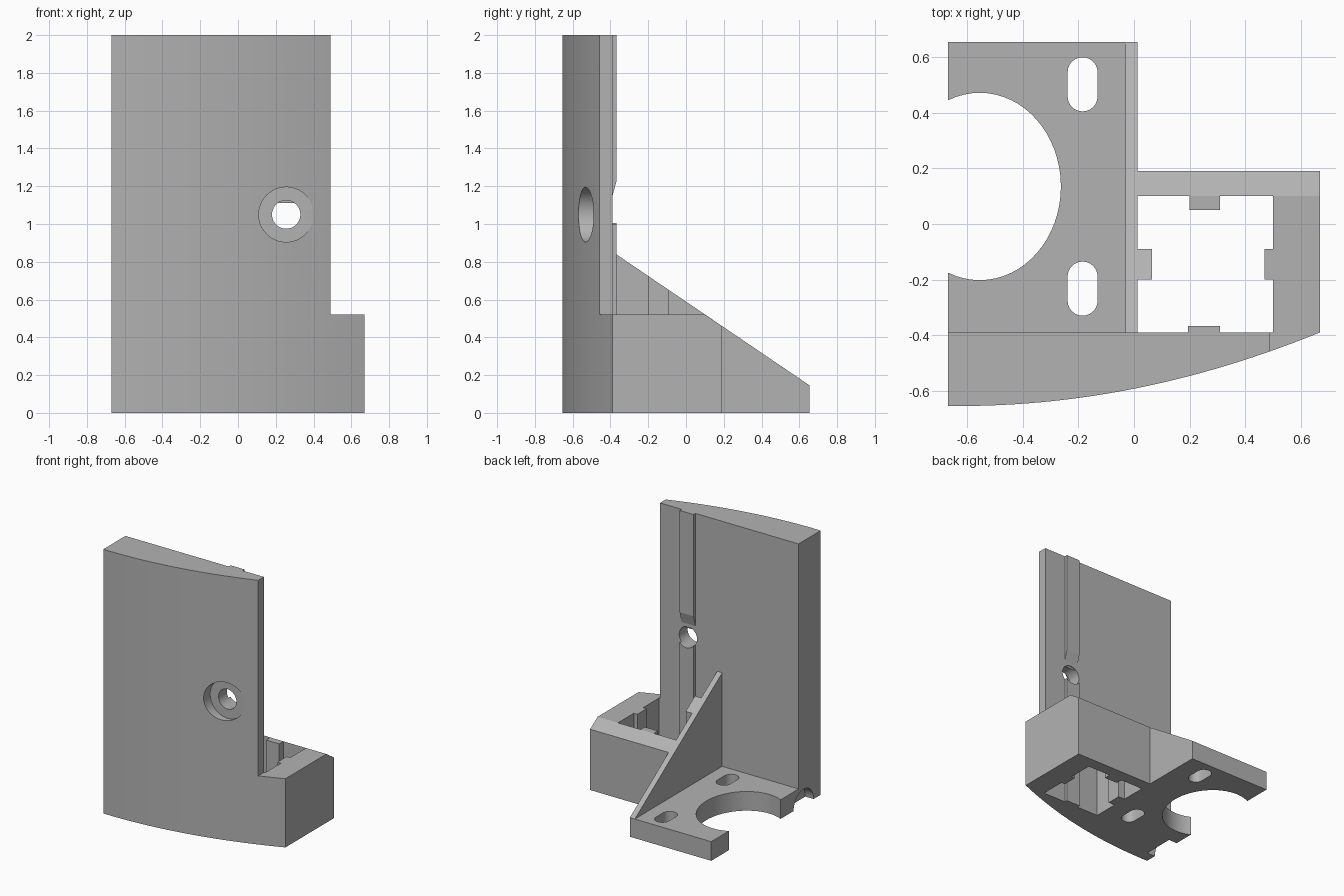
import bpy, bmesh, math
from mathutils import Vector

cube = bpy.data.objects.get("Cube")
if cube:
    bpy.data.objects.remove(cube, do_unlink=True)

grey = bpy.data.materials.new("plain_grey")
grey.use_nodes = True
grey.diffuse_color = (0.45, 0.45, 0.45, 1)
grey.node_tree.nodes["Principled BSDF"].inputs["Base Color"].default_value = (0.45, 0.45, 0.45, 1)


def prism(name, outline, low, high, axis="z"):
    """Extrude a 2D outline: (x, y) along z, (y, z) along x, or (x, z) along y."""
    place = {"z": lambda a, b, h: (a, b, h),
             "x": lambda a, b, h: (h, a, b),
             "y": lambda a, b, h: (a, h, b)}[axis]
    bm = bmesh.new()
    face = bm.faces.new([bm.verts.new(place(a, b, low)) for a, b in outline])
    top = bmesh.ops.extrude_face_region(bm, geom=[face])["geom"]
    shift = Vector(place(0, 0, high - low))
    bmesh.ops.translate(bm, vec=shift, verts=[v for v in top if isinstance(v, bmesh.types.BMVert)])
    bmesh.ops.recalc_face_normals(bm, faces=bm.faces)
    mesh = bpy.data.meshes.new(name)
    bm.to_mesh(mesh)
    bm.free()
    mesh.materials.append(grey)
    obj = bpy.data.objects.new(name, mesh)
    bpy.context.collection.objects.link(obj)
    return obj


def rect(a0, a1, b0, b1):
    return [(a0, b0), (a1, b0), (a1, b1), (a0, b1)]


def ellipse(a, b, ra, rb, n=64):
    return [(a + ra * math.cos(math.tau * i / n), b + rb * math.sin(math.tau * i / n)) for i in range(n)]


def stadium(x, y0, y1, r, n=12):
    pts = []
    for i in range(2 * n + 2):
        t = math.pi * (i if i <= n else i - 1) / n
        y = y1 - r if i <= n else y0 + r
        pts.append((x + r * math.cos(t), y + r * math.sin(t)))
    return pts


def cut(target, *cutters):
    for cutter in cutters:
        cutter.hide_render = True
        mod = target.modifiers.new("cut", "BOOLEAN")
        mod.operation = "DIFFERENCE"
        mod.solver = "EXACT"
        mod.object = cutter
        bpy.context.view_layer.objects.active = target
        bpy.ops.object.modifier_apply(modifier=mod.name)
        bpy.data.objects.remove(cutter, do_unlink=True)


def smooth(obj):
    bpy.ops.object.select_all(action="DESELECT")
    obj.select_set(True)
    bpy.context.view_layer.objects.active = obj
    bpy.ops.object.shade_smooth_by_angle(angle=math.radians(25))


LEFT, RIGHT, BACK, INNER = -0.67, 0.67, 0.655, -0.39
BOX_TOP, PLATE_TOP = 0.52, 0.145


def slope(y):
    """Height of the sloping brace edge at depth y."""
    return 0.84 - 0.678 * (y + 0.37)


def front_y(x):
    return -0.655 + 0.157 * (x + 0.63) ** 2


# Front wall: curved outside, flat inside, lowered beside the socket
steps = 28
curve = [LEFT + (RIGHT - LEFT) * i / steps for i in range(steps)]
wall = prism("front_wall", [(x, front_y(x)) for x in curve] + [(RIGHT, INNER), (LEFT, INNER)], 0, 2)
cut(wall,
    prism("step_cutter", rect(0.49, 0.8, -0.8, 0), BOX_TOP, 2.2),
    prism("screw_hole_cutter", ellipse(0.255, 1.05, 0.075, 0.075), -0.8, 0, "y"),
    prism("counterbore_cutter", ellipse(0.255, 1.05, 0.145, 0.145), -0.8, -0.49, "y"),
    prism("end_notch_cutter", ellipse(-0.45, 0, 0.12, 0.12), -0.8, -0.6, "x"))
smooth(wall)

# Guide rail on the inside of the wall, interrupted at the screw hole
lower_rail = prism("lower_rail", rect(INNER - 0.01, -0.367, 0, 1.01), 0.195, 0.31, "x")
cut(lower_rail, prism("rail_hole_cutter", ellipse(0.255, 1.05, 0.075, 0.075), -0.8, 0, "y"))
prism("upper_rail", [(INNER - 0.01, 1.11), (-0.367, 1.23), (-0.367, 2), (INNER - 0.01, 2)],
      0.195, 0.31, "x")

# Base plate with a large side opening and two mounting slots
plate = prism("base_plate", rect(LEFT, 0.0, INNER, BACK), 0, PLATE_TOP)
cut(plate,
    prism("opening_cutter", ellipse(-0.555, 0.135, 0.292, 0.337), -0.1, 0.3),
    prism("back_slot_cutter", stadium(-0.185, 0.405, 0.6, 0.054), -0.1, 0.3),
    prism("front_slot_cutter", stadium(-0.185, -0.33, -0.135, 0.054), -0.1, 0.3),
    prism("plate_notch_cutter", ellipse(-0.45, 0, 0.12, 0.12), -0.8, -0.6, "x"))
smooth(plate)

# Triangular brace between plate and wall
prism("brace", [(INNER, 0), (BACK, 0), (BACK, slope(BACK)), (INNER, slope(INNER))], -0.03, 0.012, "x")

# Square socket: outer side and sloped back wall
prism("socket_side", [(INNER, 0), (0.19, 0), (0.19, slope(0.19)), (0.1, BOX_TOP), (INNER, BOX_TOP)],
      0.5, RIGHT, "x")
prism("socket_back", [(0.1, 0), (0.19, 0), (0.19, slope(0.19)), (0.1, BOX_TOP)], 0.012, 0.5, "x")

# Locating tabs inside the socket
prism("side_tab", rect(0.47, 0.5, -0.2, -0.09), 0, BOX_TOP)
prism("back_tab", rect(0.2, 0.31, 0.05, 0.1), 0, BOX_TOP)
prism("brace_tab", [(-0.2, 0), (-0.09, 0), (-0.09, slope(-0.09)), (-0.2, slope(-0.2))], 0.01, 0.065, "x")
